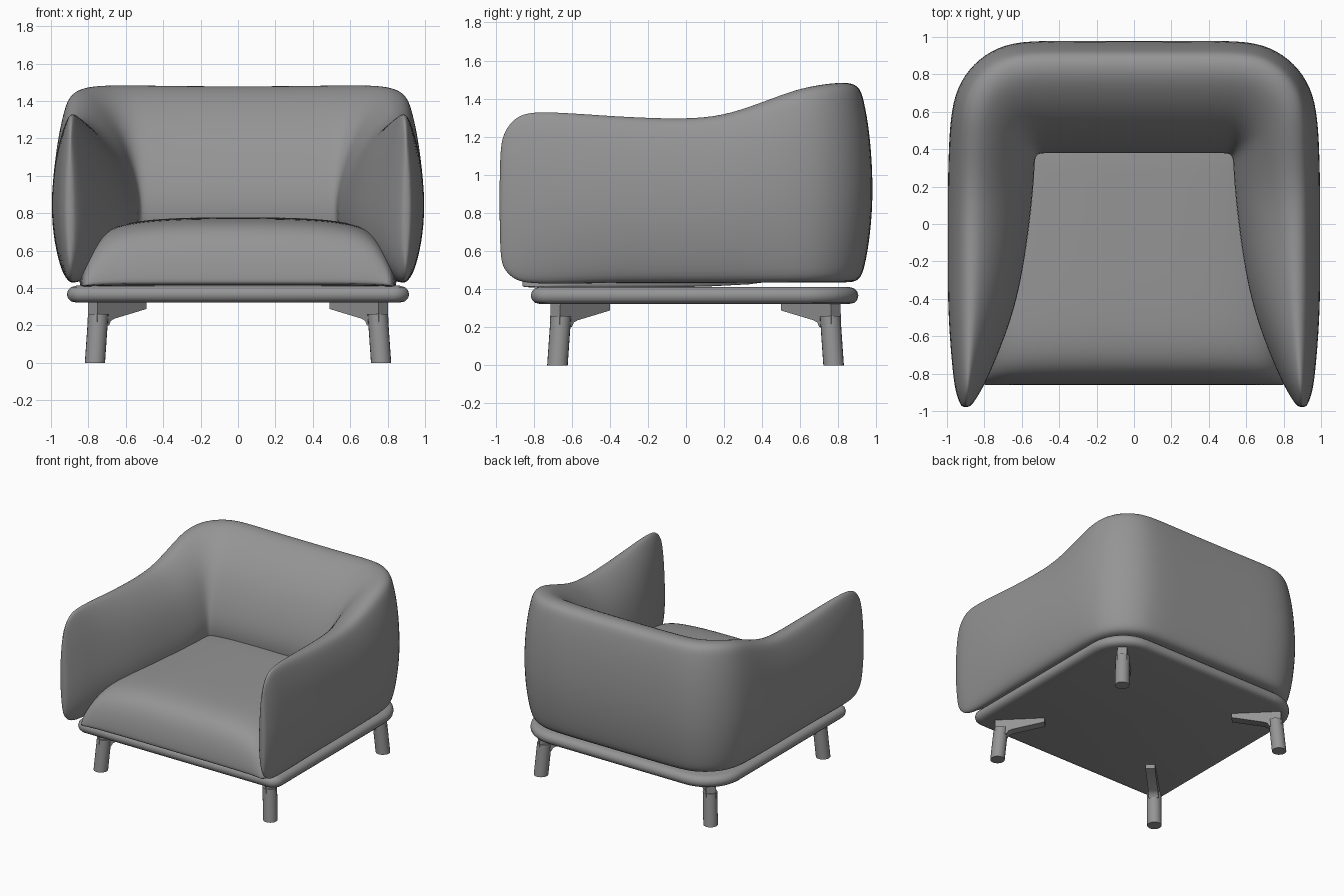
import bpy
import bmesh
from math import cos, sin, pi, radians
from mathutils import Vector

cube = bpy.data.objects.get("Cube")
if cube:
    bpy.data.objects.remove(cube, do_unlink=True)

GREY = (0.3, 0.3, 0.3, 1)
grey = bpy.data.materials.new("grey upholstery")
grey.use_nodes = True
grey.diffuse_color = GREY
grey.node_tree.nodes["Principled BSDF"].inputs["Base Color"].default_value = GREY


def loft(name, rings, subdivide=0):
    """Skin a list of equal-length point rings and cap both ends."""
    bm = bmesh.new()
    loops = [[bm.verts.new(p) for p in ring] for ring in rings]
    count = len(loops[0])
    for a, b in zip(loops, loops[1:]):
        for i in range(count):
            j = (i + 1) % count
            bm.faces.new((a[i], a[j], b[j], b[i]))
    bm.faces.new(loops[0])
    bm.faces.new(loops[-1])
    bmesh.ops.recalc_face_normals(bm, faces=bm.faces)
    mesh = bpy.data.meshes.new(name)
    bm.to_mesh(mesh)
    bm.free()
    mesh.materials.append(grey)
    obj = bpy.data.objects.new(name, mesh)
    bpy.context.collection.objects.link(obj)
    bpy.ops.object.select_all(action="DESELECT")
    obj.select_set(True)
    bpy.context.view_layer.objects.active = obj
    if subdivide:
        bpy.ops.object.shade_smooth()
        mod = obj.modifiers.new("Subdivision", "SUBSURF")
        mod.levels = mod.render_levels = subdivide
    else:
        bpy.ops.object.shade_smooth_by_angle(angle=radians(40))
    return obj


# Wrap-around arms and back: one padded section swept round a U
# Section: height fraction, outward bulge, share of the way to the inner line
SECTION = [(0, 0, 0), (.07, .42, 0), (.25, .83, 0), (.48, 1.02, 0), (.75, .8, 0),
           (.92, .4, 0), (.99, .1, 0), (1.005, 0, .13), (.98, 0, .28), (.9, 0, .5),
           (.76, 0, .74), (.55, 0, .92), (.35, 0, 1), (.15, 0, .85), (.03, 0, .4)]

# Arm stations: y, inner x, inner y, bottom, top, bulge
ARM = [(-.98, .88, -.98, .56, 1.13, .02), (-.955, .855, -.955, .49, 1.23, .035),
       (-.9, .82, -.9, .435, 1.3, .055), (-.82, .775, -.82, .415, 1.335, .07),
       (-.6, .68, -.6, .415, 1.325, .09), (-.4, .615, -.4, .42, 1.31, .1),
       (-.2, .575, -.2, .42, 1.3, .1), (0, .55, -.02, .42, 1.295, .1),
       (.2, .53, .14, .42, 1.31, .1), (.4, .52, .26, .42, 1.375, .095)]

# Corner stations: angle, inner x, inner y, top
CORNER = [(0, .517, .325, 1.435), (22, .513, .345, 1.465), (45, .507, .354, 1.48),
          (68, .495, .358, 1.485), (90, .47, .36, 1.485)]

stations = []
for y, ix, iy, low, top, bulge in ARM:
    stations.append((Vector((.9, y)), Vector((ix, iy)), Vector((1, 0)), low, top, bulge))
for angle, ix, iy, top in CORNER:
    out = Vector((cos(radians(angle)), sin(radians(angle))))
    stations.append((Vector((.57, .57)) + out * .33, Vector((ix, iy)), out, .42, top, .085))
for x in (.28, 0):
    stations.append((Vector((x, .9)), Vector((x * .9, .36)), Vector((0, 1)), .42, 1.48, .082))


def section_ring(station, side):
    base, inner, out, low, top, bulge = station
    ring = []
    for t, o, s in SECTION:
        p = base + out * bulge * o + (inner - base) * s
        ring.append((side * p.x, p.y, low + t * (top - low)))
    return ring


rings = [section_ring(s, 1) for s in stations]
rings += [section_ring(s, -1) for s in reversed(stations[:-1])]
loft("arms_and_back", rings, 2)

# Crowned seat cushion with a rolled front edge
SEAT_PROFILE = [(.6, 0), (.6, 1), (.3, 1), (-.1, 1), (-.45, .995), (-.63, .97), (-.75, .87),
                (-.82, .65), (-.855, .3), (-.863, .05), (-.85, 0)]
CROWN = [(0, .778), (.25, .777), (.45, .768), (.62, .745), (.73, .7), (.8, .59), (.85, .45)]
spans = [(-x, h) for x, h in reversed(CROWN[1:])] + CROWN
loft("seat_cushion",
     [[(x, y, .405 + f * (h - .405)) for y, f in SEAT_PROFILE] for x, h in spans], 2)


# Plinth: rounded slab, wide radii at the back and tight ones in front
def slab_ring(inset, z):
    ring = []
    corners = [(1, .905, .3, 0), (-1, .905, .3, 90), (-1, -.815, .09, 180), (1, -.815, .09, 270)]
    for sx, y_edge, radius, start in corners:
        cx = sx * (.915 - radius)
        cy = y_edge - radius if y_edge > 0 else y_edge + radius
        for k in range(9):
            a = radians(start + k * 90 / 8)
            ring.append((cx + (radius - inset) * cos(a), cy + (radius - inset) * sin(a), z))
    return ring


EDGE = [(.05, .322), (.022, .328), (.006, .344), (0, .366), (.006, .388), (.022, .404), (.05, .412)]
loft("plinth", [slab_ring(i, z) for i, z in EDGE])

# Splayed round legs, each with a tapered bracket pointing to the middle
BRACKET = [(-.04, .33), (-.045, .21), (.045, .2), (.06, .225), (.09, .237),
           (.33, .288), (.33, .33)]
SIDES = 20


def leg(label, sx, sy, y):
    foot_x, foot_y = sx * .765, y + sy * .018
    top_x = sx * .747
    circle = [(.054 * cos(2 * pi * k / SIDES), .054 * sin(2 * pi * k / SIDES))
              for k in range(SIDES)]
    loft(label + "_leg", [[(foot_x + u, foot_y + v, 0) for u, v in circle],
                          [(top_x + u, y + v, .26) for u, v in circle]])
    inward = Vector((-sx, -sy, 0)).normalized()
    across = Vector((-inward.y, inward.x, 0))
    root = Vector((top_x, y, 0))
    loft(label + "_bracket",
         [[root + inward * d + across * w + Vector((0, 0, z)) for d, z in BRACKET]
          for w in (-.036, .036)])


for side, sx in (("left", 1), ("right", -1)):
    leg("front_" + side, sx, -1, -.657)
    leg("back_" + side, sx, 1, .757)
